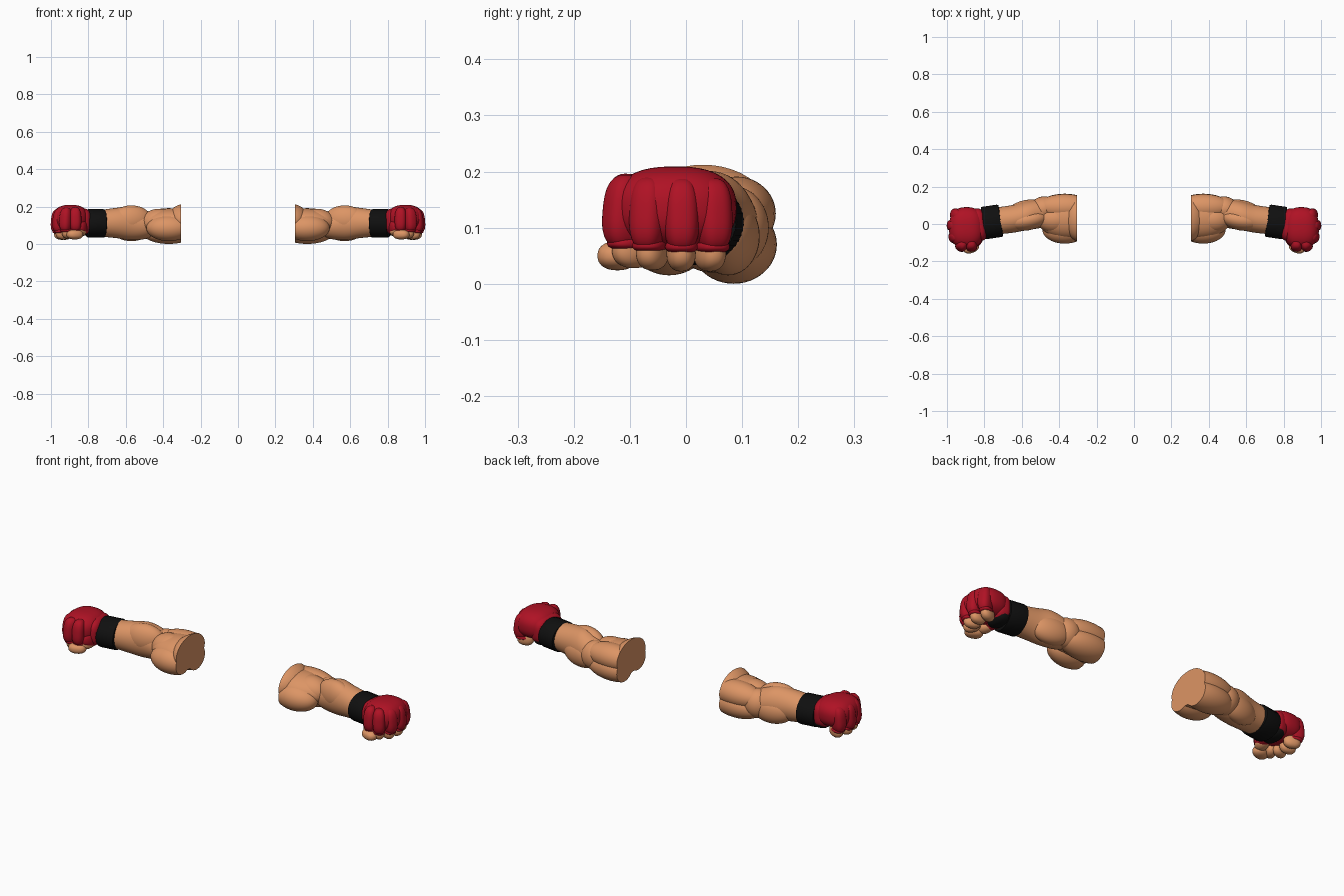
import bpy, bmesh, math
from mathutils import Matrix, Vector

if "Cube" in bpy.data.objects:
    bpy.data.objects.remove(bpy.data.objects["Cube"], do_unlink=True)


def material(name, rgb, rough=0.6):
    m = bpy.data.materials.new(name)
    m.use_nodes = True
    m.diffuse_color = (*rgb, 1)
    bsdf = m.node_tree.nodes["Principled BSDF"]
    bsdf.inputs["Base Color"].default_value = (*rgb, 1)
    bsdf.inputs["Roughness"].default_value = rough
    return m


SKIN = material("skin tan", (0.72, 0.3, 0.13))
RED = material("glove red", (0.43, 0.006, 0.018))
BLACK = material("cuff black", (0.005, 0.005, 0.005))
CUT_X = 0.305


def finish(name, bm, mat):
    """Turn a bmesh into a smooth object mirrored to the other arm."""
    bmesh.ops.recalc_face_normals(bm, faces=bm.faces)
    me = bpy.data.meshes.new(name)
    bm.to_mesh(me)
    bm.free()
    me.materials.append(mat)
    ob = bpy.data.objects.new(name, me)
    bpy.context.collection.objects.link(ob)
    bpy.ops.object.select_all(action="DESELECT")
    ob.select_set(True)
    bpy.context.view_layer.objects.active = ob
    bpy.ops.object.shade_smooth_by_angle(angle=math.radians(40))
    ob.modifiers.new("other_arm", "MIRROR").use_mirror_merge = False
    return ob


def blob(name, mat, center, radii, turn=0, power=2, tilt=0, clip=False):
    """Ellipsoid; a higher power makes it boxier. Turn is about z, tilt about y."""
    bm = bmesh.new()
    bmesh.ops.create_uvsphere(bm, u_segments=40, v_segments=24, radius=1)
    for v in bm.verts:
        v.co /= sum(abs(c) ** power for c in v.co) ** (1 / power)
    rot = Matrix.Rotation(math.radians(turn), 4, "Z") @ Matrix.Rotation(math.radians(tilt), 4, "Y")
    bm.transform(Matrix.Translation(center) @ rot @ Matrix.Diagonal((*radii, 1)))
    if clip:
        geom = bm.verts[:] + bm.edges[:] + bm.faces[:]
        cut = bmesh.ops.bisect_plane(bm, geom=geom, plane_co=(CUT_X, 0, 0),
                                     plane_no=(1, 0, 0), clear_inner=True)
        edges = [e for e in cut["geom_cut"] if isinstance(e, bmesh.types.BMEdge)]
        if edges:
            bmesh.ops.contextual_create(bm, geom=edges)
    return finish(name, bm, mat)


def loft(name, mat, rings, sides=48, rib=0.0):
    """Tube through rings of (x, y, z, y radius, z radius, end skew)."""
    bm = bmesh.new()
    loops = []
    for x, y, z, ry, rz, skew in rings:
        loop = []
        for i in range(sides):
            a = 2 * math.pi * i / sides
            r = 1 + rib * (i % 2)
            dy = ry * r * math.cos(a)
            loop.append(bm.verts.new((x + skew * dy, y + dy, z + rz * r * math.sin(a))))
        loops.append(loop)
    for a, b in zip(loops, loops[1:]):
        for i in range(sides):
            j = (i + 1) % sides
            bm.faces.new((a[i], a[j], b[j], b[i]))
    bm.faces.new(loops[0])
    bm.faces.new(loops[-1])
    return finish(name, bm, mat)


def smooth_rings(keys, steps=6):
    """Ease between key rings with a Catmull-Rom curve."""
    out = []
    for i in range(len(keys) - 1):
        p = [Vector(keys[max(0, min(len(keys) - 1, i + k))]) for k in (-1, 0, 1, 2)]
        for s in range(steps):
            t = s / steps
            out.append(tuple(0.5 * (2 * p[1] + (p[2] - p[0]) * t
                       + (2 * p[0] - 5 * p[1] + 4 * p[2] - p[3]) * t ** 2
                       + (3 * p[1] - p[0] - 3 * p[2] + p[3]) * t ** 3)))
    return out + [tuple(keys[-1])]


# Upper arm muscles, cut flat at the shoulder end
blob("upper_arm", SKIN, (0.35, 0.035, 0.11), (0.17, 0.115, 0.08), clip=True)
blob("shoulder_muscle", SKIN, (0.28, 0.03, 0.125), (0.1, 0.125, 0.09), clip=True)
blob("biceps", SKIN, (0.37, -0.03, 0.085), (0.12, 0.075, 0.07), clip=True)
blob("upper_biceps", SKIN, (0.42, 0.025, 0.115), (0.1, 0.075, 0.073), clip=True)
blob("lower_triceps", SKIN, (0.37, 0.085, 0.07), (0.15, 0.077, 0.07), clip=True)
blob("upper_triceps", SKIN, (0.37, 0.09, 0.125), (0.15, 0.07, 0.066), clip=True)

# Elbow and forearm
blob("elbow", SKIN, (0.485, 0.08, 0.1), (0.075, 0.067, 0.075), turn=-15)
loft("forearm", SKIN, smooth_rings([
    (0.43, 0.06, 0.1, 0.045, 0.045, 0), (0.49, 0.055, 0.1, 0.073, 0.072, 0),
    (0.57, 0.045, 0.11, 0.077, 0.09, 0), (0.65, 0.027, 0.112, 0.074, 0.081, 0),
    (0.74, 0.016, 0.11, 0.072, 0.07, 0)]))
blob("forearm_outer_muscle", SKIN, (0.57, 0.02, 0.128), (0.11, 0.054, 0.078), turn=-10)
blob("forearm_inner_muscle", SKIN, (0.57, 0.075, 0.085), (0.11, 0.054, 0.07), turn=-10)

# Ribbed wrist cuff with rounded rims
loft("wrist_cuff", BLACK, [
    (0.712, 0.018, 0.11, 0.076, 0.068, 0.15), (0.714, 0.018, 0.11, 0.083, 0.073, 0.15),
    (0.722, 0.017, 0.11, 0.085, 0.075, 0.15), (0.796, 0.006, 0.11, 0.085, 0.075, 0.15),
    (0.806, 0.005, 0.11, 0.083, 0.073, 0.15), (0.808, 0.005, 0.11, 0.074, 0.066, 0.15)],
    sides=96, rib=0.018)

# Glove back, wrist part and thumb sleeve
blob("glove_back", RED, (0.895, -0.02, 0.135), (0.094, 0.11, 0.074), power=2.5)
blob("glove_wrist", RED, (0.835, -0.005, 0.12), (0.045, 0.088, 0.07), turn=-8, power=3)
blob("thumb_sleeve", RED, (0.835, -0.06, 0.092), (0.034, 0.06, 0.045), turn=15, power=2.3)
blob("palm_patch", BLACK, (0.835, 0.01, 0.085), (0.042, 0.065, 0.042), power=2.5)

# Knuckle pads fan round the fist, each with a hem and a bare fingertip
PADS = [(0.943, 0.048, 18, 0.122), (0.96, -0.008, 2, 0.122), (0.951, -0.066, -20, 0.124),
        (0.918, -0.108, -58, 0.128), (0.87, -0.107, -95, 0.13)]
NAMES = ["little", "ring", "middle", "index", "front"]
for name, (x, y, ang, z) in zip(NAMES, PADS):
    out = Vector((math.cos(math.radians(ang)), math.sin(math.radians(ang)), 0))
    p = Vector((x, y, z))
    blob(name + "_knuckle_pad", RED, p, (0.04, 0.032, 0.066), ang, 2.7, tilt=-6)
    blob(name + "_pad_hem", RED, p - out * 0.004 - Vector((0, 0, 0.056)),
         (0.036, 0.029, 0.012), ang, 2.5)
    if name != "front":
        blob(name + "_fingertip", SKIN, p - out * 0.018 - Vector((0, 0, 0.067)),
             (0.042, 0.026, 0.033), ang, 2.3)

# Thumb folded across the front under the fingers
blob("thumb", SKIN, (0.872, -0.122, 0.05), (0.045, 0.033, 0.026), turn=-20, power=2.3)
blob("thumb_base", SKIN, (0.845, -0.08, 0.065), (0.032, 0.045, 0.026), turn=20)
